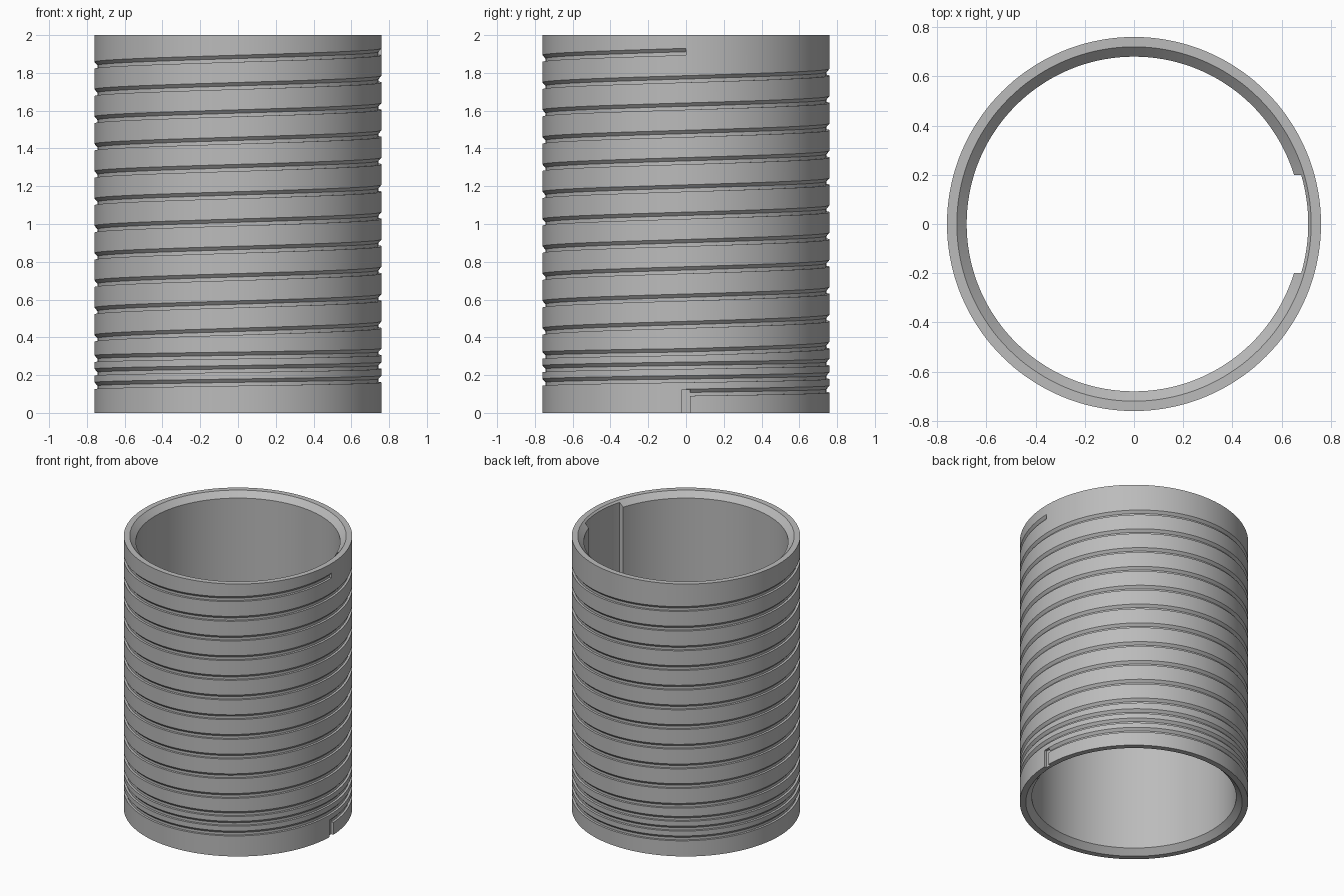
import bpy, bmesh, math

cube = bpy.data.objects.get("Cube")
if cube:
    bpy.data.objects.remove(cube)

R, H = 0.76, 2.0              # outer radius and height
BORE, RIM, CHAMFER = 0.68, 0.72, 0.04
DEPTH, WIDTH = 0.016, 0.036   # spiral groove section
TURNS, N = 14, 144

grey = bpy.data.materials.new("grey")
grey.use_nodes = True
grey.diffuse_color = (0.5, 0.5, 0.5, 1)
grey.node_tree.nodes["Principled BSDF"].inputs["Base Color"].default_value = grey.diffuse_color


def groove_z(t):
    """Height of the groove's lower edge after t turns: fine pitch, then coarse."""
    return 0.09 + 0.0715 * min(t, 3) + 0.1445 * max(t - 3, 0)


def make_object(name, bm):
    bmesh.ops.recalc_face_normals(bm, faces=bm.faces)
    mesh = bpy.data.meshes.new(name)
    bm.to_mesh(mesh)
    bm.free()
    mesh.materials.append(grey)
    obj = bpy.data.objects.new(name, mesh)
    bpy.context.collection.objects.link(obj)
    return obj


def ring(bm, r, z):
    return [bm.verts.new((r * math.cos(2 * math.pi * i / N),
                          r * math.sin(2 * math.pi * i / N), z)) for i in range(N)]


def bridge(bm, a, b):
    for i in range(N):
        j = (i + 1) % N
        bm.faces.new((a[i], a[j], b[j], b[i]))


# Rims and chamfered bore
bm = bmesh.new()
rings = [ring(bm, r, z) for r, z in (
    (R, 0), (RIM, 0), (BORE, CHAMFER), (BORE, H - CHAMFER), (RIM, H), (R, H))]
for lower, upper in zip(rings, rings[1:]):
    bridge(bm, lower, upper)
bottom, top = rings[0], rings[-1]

# Outer wall: one groove section per step along the spiral
sections = []
for s in range(TURNS * N + 1):
    a, z = 2 * math.pi * (s % N) / N, groove_z(s / N)
    sections.append([bm.verts.new((r * math.cos(a), r * math.sin(a), z + dz)) for r, dz in (
        (R, 0), (R - DEPTH, 0), (R - DEPTH, WIDTH / 2), (R, WIDTH))])
for p, q in zip(sections, sections[1:]):
    for k in range(3):
        bm.faces.new((p[k], q[k], q[k + 1], p[k + 1]))
bm.faces.new(sections[0])
bm.faces.new(sections[-1])

# Land between neighbouring turns
for s in range((TURNS - 1) * N):
    p, q = sections[s], sections[s + 1]
    u, v = sections[s + N], sections[s + N + 1]
    bm.faces.new((p[3], q[3], v[0], u[0]))

# Plain bands below the first turn and above the last one
first, last = sections[0], sections[-1]
for i in range(N):
    j = (i + 1) % N
    chain = [first[0], first[3]] if i == N - 1 else []
    bm.faces.new([bottom[i], bottom[j]] + chain + [sections[i + 1][0], sections[i][0]])
    s = (TURNS - 1) * N + i
    chain = [last[3], last[0]] if i == 0 else []
    bm.faces.new([sections[s][3], sections[s + 1][3], top[j], top[i]] + chain)
sleeve = make_object("grooved_sleeve", bm)


def cut(name, outline, z0, z1):
    """Cut a vertical prism out of the sleeve."""
    bm = bmesh.new()
    face = bm.faces.new([bm.verts.new((x, y, z0)) for x, y in outline])
    side = bmesh.ops.extrude_face_region(bm, geom=[face])["geom"]
    verts = [g for g in side if isinstance(g, bmesh.types.BMVert)]
    bmesh.ops.translate(bm, verts=verts, vec=(0, 0, z1 - z0))
    cutter = make_object(name, bm)
    cutter.hide_render = True
    mod = sleeve.modifiers.new(name, "BOOLEAN")
    mod.operation, mod.solver, mod.object = "DIFFERENCE", "EXACT", cutter
    bpy.ops.object.modifier_apply(modifier=name)
    bpy.data.objects.remove(cutter)


bpy.ops.object.select_all(action="DESELECT")
sleeve.select_set(True)
bpy.context.view_layer.objects.active = sleeve

# Wide keyway along the bore
half = math.asin(0.2 / 0.708)
arc = [(0.708 * math.cos(half * k / 8), 0.708 * math.sin(half * k / 8)) for k in range(-8, 9)]
cut("bore_keyway", [(0.5, -0.2)] + arc + [(0.5, 0.2)], -0.1, H + 0.1)

# Short entry slot leading up to the groove
cut("entry_slot", [(0.741, -0.021), (0.8, -0.021), (0.8, 0.021), (0.741, 0.021)], -0.1, 0.125)

bpy.ops.object.shade_smooth_by_angle(angle=math.radians(25))
